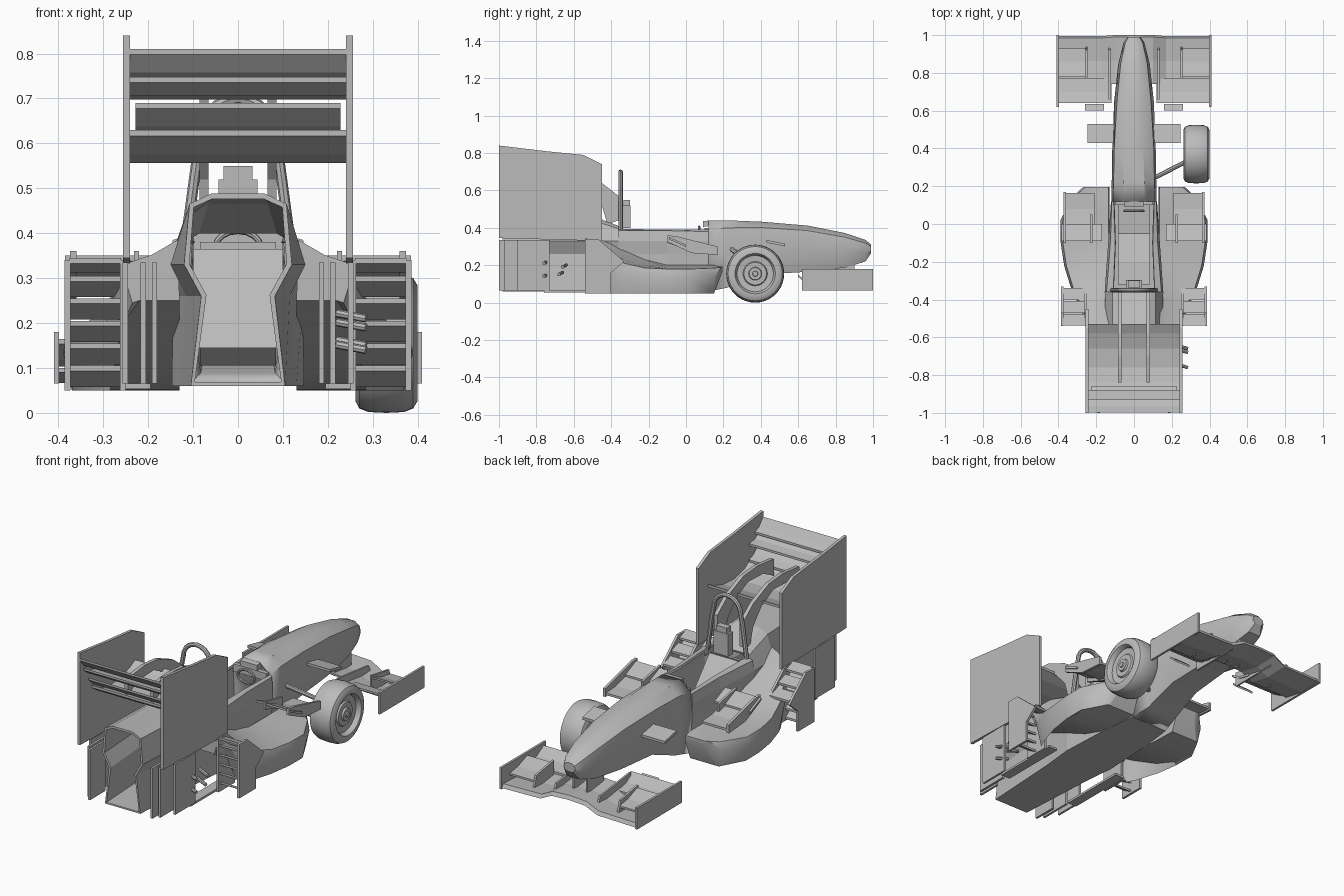
import bpy, bmesh, math

if "Cube" in bpy.data.objects:
    bpy.data.objects.remove(bpy.data.objects["Cube"])

GREY = bpy.data.materials.new("body grey")
GREY.diffuse_color = (0.5, 0.5, 0.5, 1)
GREY.use_nodes = True
GREY.node_tree.nodes["Principled BSDF"].inputs["Base Color"].default_value = GREY.diffuse_color


def make(name, verts, faces, smooth=False, mirror=False, thick=0):
    me = bpy.data.meshes.new(name)
    me.from_pydata(verts, [], faces)
    bm = bmesh.new()
    bm.from_mesh(me)
    bmesh.ops.remove_doubles(bm, verts=bm.verts, dist=1e-5)
    bmesh.ops.recalc_face_normals(bm, faces=bm.faces)
    bm.to_mesh(me)
    bm.free()
    me.materials.append(GREY)
    ob = bpy.data.objects.new(name, me)
    bpy.context.collection.objects.link(ob)
    if smooth:
        smooth_it(ob)
    if thick:
        m = ob.modifiers.new("shell", 'SOLIDIFY')
        m.thickness, m.offset = thick, -1
    if mirror:
        ob.modifiers.new("mirror", 'MIRROR')
    return ob


def smooth_it(ob):
    bpy.ops.object.select_all(action='DESELECT')
    ob.select_set(True)
    bpy.context.view_layer.objects.active = ob
    bpy.ops.object.shade_smooth_by_angle(angle=math.radians(32))


def loft(name, rings, closed=True, caps=(True, True), **kw):
    n = len(rings[0])
    verts = [p for r in rings for p in r]
    faces = [(i*n+j, i*n+(j+1) % n, (i+1)*n+(j+1) % n, (i+1)*n+j)
             for i in range(len(rings)-1) for j in range(n if closed else n-1)]
    if caps[0]:
        faces.append(tuple(range(n)))
    if caps[1]:
        faces.append(tuple(range((len(rings)-1)*n, len(rings)*n)))
    return make(name, verts, faces, **kw)


def prism(name, yz, x0, x1, mirror=True):
    """Side-view outline extruded across the car."""
    return loft(name, [[(x, y, z) for y, z in yz] for x in (x0, x1)], mirror=mirror)


def box(name, x0, x1, y0, y1, z0, z1, mirror=True):
    return prism(name, [(y0, z0), (y1, z0), (y1, z1), (y0, z1)], x0, x1, mirror)


def blade(name, yz, x0, x1, t=0.012, mirror=True):
    """Thin sheet following a side-view line."""
    return prism(name, yz + [(y, z-t) for y, z in reversed(yz)], x0, x1, mirror)


def tube(name, pts, r):
    cu = bpy.data.curves.new(name, 'CURVE')
    cu.dimensions, cu.bevel_depth, cu.bevel_resolution, cu.use_fill_caps = '3D', r, 2, True
    sp = cu.splines.new('POLY')
    sp.points.add(len(pts)-1)
    for p, c in zip(sp.points, pts):
        p.co = (*c, 1)
    ob = bpy.data.objects.new(name, cu)
    bpy.context.collection.objects.link(ob)
    bpy.ops.object.select_all(action='DESELECT')
    ob.select_set(True)
    bpy.context.view_layer.objects.active = ob
    bpy.ops.object.convert(target='MESH')
    ob = bpy.context.object
    ob.data.materials.clear()
    ob.data.materials.append(GREY)
    smooth_it(ob)


def ring(y, half):
    """Symmetric cross-section: top right down to the bottom, then up the left."""
    return [(x, y, z) for x, z in reversed(half)] + [(-x, y, z) for x, z in half]


# nose
nose = [(0.99, (.02, .265), (.035, .28), (.03, .30), (.012, .31)),
        (0.96, (.038, .22), (.055, .27), (.046, .318), (.024, .335)),
        (0.85, (.055, .187), (.083, .27), (.07, .35), (.035, .372)),
        (0.65, (.07, .165), (.105, .27), (.09, .385), (.045, .412)),
        (0.40, (.08, .15), (.115, .27), (.105, .402), (.05, .433)),
        (0.22, (.09, .08), (.118, .265), (.108, .40), (.055, .44)),
        (0.12, (.11, .06), (.12, .26), (.112, .39), (.055, .44))]
loft("nose", [ring(s[0], s[1:]) for s in nose], caps=(True, False), smooth=True, thick=.012)

# open cockpit tub: U-shaped sections with a flat rim
tub = [(0.12, (.11, .06), (.12, .26), (.122, .33), (.118, .38), (.108, .39)),
       (-0.10, (.135, .06), (.13, .26), (.137, .33), (.125, .385), (.10, .39)),
       (-0.36, (.147, .06), (.145, .26), (.155, .33), (.145, .385), (.11, .395))]
loft("cockpit_tub", [ring(s[0], s[1:]) for s in tub], closed=False, caps=(False, False), thick=.012)

# hollow tail
tail = [(-0.36, (.147, .06), (.145, .26), (.155, .33), (.115, .395), (.09, .41)),
        (-0.53, (.13, .06), (.115, .26), (.15, .33), (.113, .45), (.07, .475)),
        (-0.98, (.105, .06), (.082, .26), (.12, .33), (.108, .465), (.06, .488))]
loft("tail_tube", [ring(s[0], s[1:]) for s in tail], caps=(False, False), thick=.012)

# seat, rear bulkhead, headrest, steering wheel, dash
blade("seat", [(.12, .13), (-.05, .12), (-.2, .24), (-.32, .38)], -.085, .085, .015, False)
prism("rear_bulkhead", [(-.37, .365), (-.46, .145), (-.445, .145), (-.355, .365)], -.10, .10, False)
prism("headrest", [(-.335, .40), (-.335, .55), (-.30, .55), (-.30, .40)], -.032, .032, False)
box("headrest_base", -.043, .043, -.338, -.297, .40, .52, False)
box("dash", -.10, .10, .10, .125, .36, .40, False)
blade("windshield", [(.13, .44), (.09, .435)], -.05, .05, .03, False)
tube("steering_wheel", [(.05*math.cos(a*math.pi/8), .07, .37+.035*math.sin(a*math.pi/8))
                        for a in range(17)], .007)

# roll hoop
tube("roll_hoop", [(-.115, -.35, .39), (-.092, -.35, .56)] +
     [(-.08*math.cos(a*math.pi/10), -.35, .62+.08*math.sin(a*math.pi/10)) for a in range(11)] +
     [(.092, -.35, .56), (.115, -.35, .39)], .012)

# arched wing supports
prism("wing_support", [(-.36, .44), (-.36, .57), (-.45, .64), (-.58, .695), (-.70, .705), (-.84, .69),
                       (-.84, .60), (-.75, .645), (-.62, .65), (-.52, .60), (-.45, .52), (-.42, .42)],
      .066, .086)

# rear wing
prism("rear_wing_endplate", [(-1, .345), (-1, .84), (-.75, .81), (-.55, .79), (-.45, .74), (-.45, .33)],
      .24, .256)
blade("rear_wing_main", [(-.53, .625), (-.58, .60), (-.66, .575), (-.76, .57), (-.84, .59), (-.90, .63)],
      -.24, .24, .014, False)
blade("rear_wing_lower_flap", [(-.86, .635), (-.90, .65), (-.945, .69)], -.228, .228, .012, False)
blade("rear_wing_middle_flap", [(-.88, .71), (-.93, .718), (-.97, .748)], -.24, .24, .012, False)
blade("rear_wing_upper_flap", [(-.93, .755), (-.965, .77), (-.998, .81)], -.24, .24, .012, False)

# sidepods: underside ramps up to the rear inside an outer skirt, top sweeps up to the engine
pods = [(.195, .27, .165, .165, .19, .19), (.15, .32, .05, .05, .185, .20),
        (.02, .39, .05, .052, .18, .20), (-.10, .388, .05, .065, .18, .20),
        (-.22, .37, .05, .10, .185, .23), (-.35, .33, .05, .16, .215, .29),
        (-.40, .305, .05, .185, .245, .32), (-.46, .28, .19, .215, .28, .35),
        (-.54, .255, .245, .25, .335, .385)]
loft("sidepod", [[(.13, y, zr), (x-.035, y, zr), (x-.02, y, zb), (x, y, (zb+zt)/2+.02), (x-.012, y, zt),
                  ((x+.13)/2, y, (zt*2+zi)/3), (.135, y, zi)] for y, x, zb, zr, zt, zi in pods],
     smooth=True, mirror=True)
blade("rear_floor_skirt", [(-.76, .065), (-.38, .065)], .195, .25)

# ladder of slats behind each sidepod
for n, x in (("outer", .373), ("inner", .25)):
    prism(f"sidepod_{n}_plate", [(-.54, .05), (-.54, .34), (-.47, .34), (-.33, .22), (-.40, .16),
                                 (-.40, .05)], x, x+.013)
for i in range(3):
    y, z = -.34-.068*i, .235+.045*i
    blade(f"sidepod_upper_slat_{i}", [(y, z), (y-.062, z+.02)], .26, .375)
for i in range(5):
    z = .07+.05*i
    blade(f"sidepod_rear_slat_{i}", [(-.47, z), (-.53, z+.035)], .26, .375)

# winglets over the sidepod fronts
blade("winglet_main", [(.165, .275), (.08, .28), (.0, .30)], .21, .37)
blade("winglet_flap", [(.0, .31), (-.09, .35)], .17, .385)
prism("winglet_endplate", [(-.10, .325), (-.10, .36), (-.05, .355), (.17, .30), (.17, .255), (.03, .265)],
      .36, .374)
prism("winglet_inner_plate", [(-.10, .32), (-.10, .36), (.05, .33), (.05, .265)], .22, .232)

# tail turning vanes with stub arms
for x, y0, y1 in ((.18, -1, -.87), (.205, -.97, -.79), (.245, -.90, -.73)):
    box(f"tail_vane_{int(x*1000)}", x, x+.012, y0, y1, .065, .335)
for y, z in ((-.68, .15), (-.66, .19), (-.76, .14), (-.76, .21)):
    tube("rear_stub_arm", [(.22, y+.02, z+.012), (.285, y, z)], .009)

# front wing
secs = [(0, .74, .99, .115), (.10, .74, .99, .11), (.17, .74, .985, .075), (.40, .74, .985, .07)]
loft("front_wing_main", [[(x, b, z+.03), (x, (a+b)/2, z+.014), (x, a, z+.02), (x, a+.01, z),
                          (x, (a+b)/2, z-.004), (x, b, z+.02)]
                         for x, b, a, z in secs], caps=(False, True), mirror=True)
box("front_wing_endplate", .398, .41, .62, 1.0, .065, .18)
blade("front_wing_rear_flap", [(.77, .115), (.70, .13), (.64, .165)], .12, .40)
blade("front_wing_upper_flap", [(.93, .125), (.86, .135), (.78, .165)], .25, .40, .01)
blade("front_wing_tab", [(.635, .12), (.60, .15)], .16, .26)
prism("front_wing_strake", [(.77, .08), (.77, .175), (.92, .15), (.94, .08)], .245, .256)
prism("front_wing_inner_strake", [(.66, .09), (.66, .17), (.92, .14), (.94, .09)], .125, .135)
box("front_wing_pylon", .035, .045, .76, .90, .12, .21)

# blade through the nose
blade("nose_blade", [(.53, .315), (.43, .335)], -.245, .245, .014, False)

# single front wheel, turned about the axle
prof = [(.27, 0), (.27, .09), (.262, .105), (.262, .13), (.27, .145), (.29, .153), (.33, .155), (.37, .153),
        (.39, .145), (.40, .128), (.40, .108), (.392, .102), (.375, .097), (.372, .065), (.38, .06),
        (.38, .035), (.39, .032), (.39, .015), (.396, .013), (.396, 0)]
N = 40
loft("front_wheel", [[(x, .37+r*math.cos(t), .155+r*math.sin(t)) for x, r in prof]
                     for t in [2*math.pi*k/N for k in range(N+1)]],
     closed=False, caps=(False, False), smooth=True)

# front suspension
for a, b in (((.10, .24, .29), (.275, .33, .21)), ((.10, .24, .17), (.275, .33, .12))):
    tube("suspension_arm", [a, b], .012)
